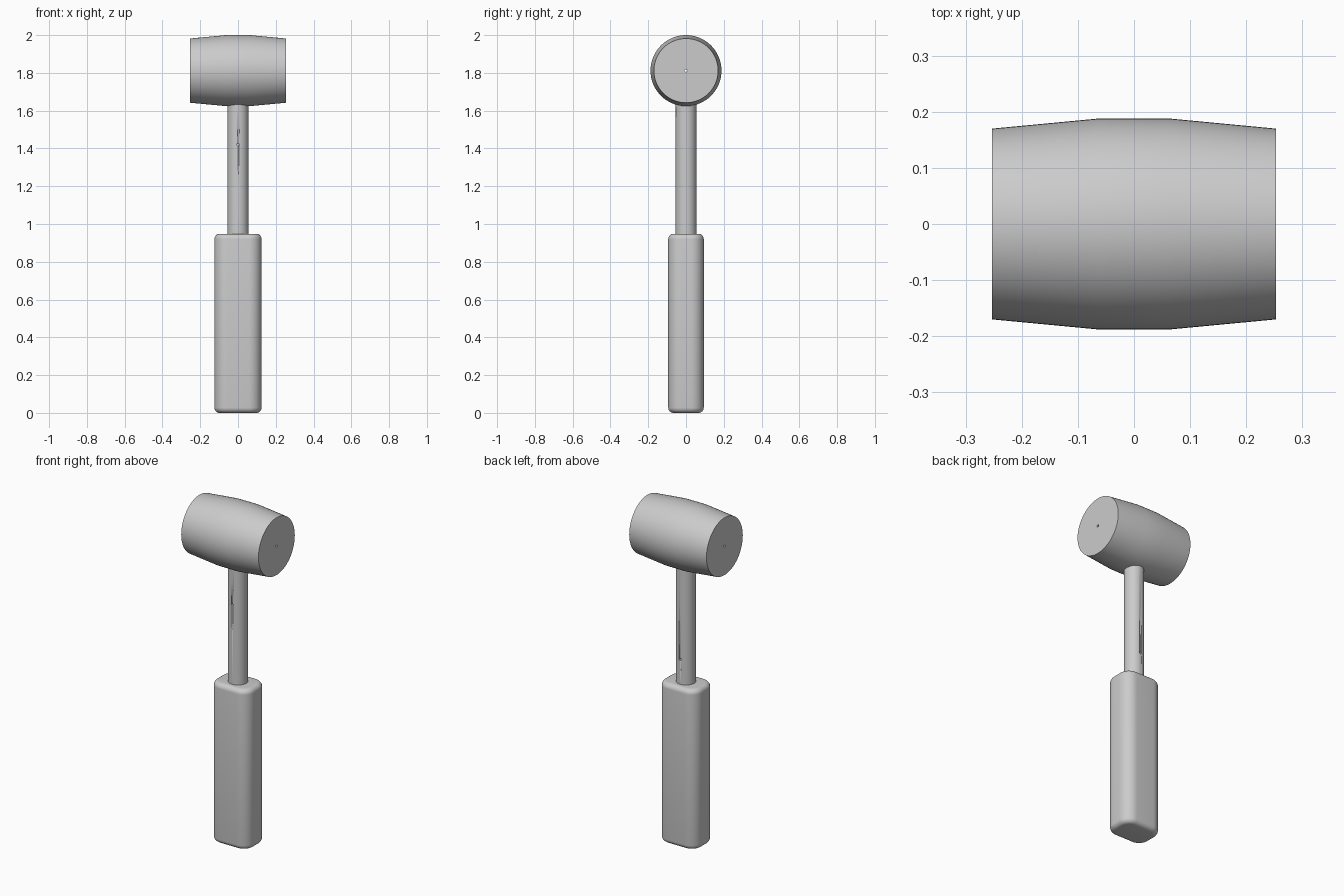
import bpy, bmesh, math
from mathutils import Matrix

cube = bpy.data.objects.get("Cube")
if cube:
    bpy.data.objects.remove(cube, do_unlink=True)

grey = bpy.data.materials.new("plain_grey")
grey.use_nodes = True
COLOUR = (0.6, 0.6, 0.6, 1)
grey.diffuse_color = COLOUR
grey.node_tree.nodes["Principled BSDF"].inputs["Base Color"].default_value = COLOUR


def finish(bm, name, angle=30):
    """Turn a bmesh into a smooth, grey object."""
    bmesh.ops.recalc_face_normals(bm, faces=bm.faces)
    mesh = bpy.data.meshes.new(name)
    bm.to_mesh(mesh)
    bm.free()
    mesh.materials.append(grey)
    obj = bpy.data.objects.new(name, mesh)
    bpy.context.collection.objects.link(obj)
    bpy.ops.object.select_all(action="DESELECT")
    obj.select_set(True)
    bpy.context.view_layer.objects.active = obj
    bpy.ops.object.shade_smooth_by_angle(angle=math.radians(angle))
    return obj


def loft(bm, rings, closed=False):
    """Skin a list of point rings; cap the ends, or join last to first."""
    loops = [[bm.verts.new(p) for p in ring] for ring in rings]
    n = len(loops[0])
    pairs = list(zip(loops, loops[1:]))
    if closed:
        pairs.append((loops[-1], loops[0]))
    else:
        bm.faces.new(loops[0])
        bm.faces.new(loops[-1])
    for a, b in pairs:
        for i in range(n):
            j = (i + 1) % n
            bm.faces.new((a[i], a[j], b[j], b[i]))


def circle(r, n=64):
    return [(r * math.cos(math.tau * i / n), r * math.sin(math.tau * i / n))
            for i in range(n)]


def rounded_rect(hx, hy, r, steps=10):
    points = []
    for k, (sx, sy) in enumerate(((1, 1), (-1, 1), (-1, -1), (1, -1))):
        for i in range(steps + 1):
            a = (k + i / steps) * math.pi / 2
            points.append((sx * (hx - r) + r * math.cos(a),
                           sy * (hy - r) + r * math.sin(a)))
    return points


# Barrel-shaped head with a fine bore along its axis
HEAD_Z, BORE = 1.812, 0.007
profile = [(-0.253, BORE), (-0.253, 0.17), (-0.063, 0.188),
           (0.063, 0.188), (0.253, 0.17), (0.253, BORE)]
bm = bmesh.new()
loft(bm, [[(x, y, HEAD_Z + z) for y, z in circle(r)] for x, r in profile], closed=True)
finish(bm, "mallet_head")

# Round shaft, with a small pin hole front and back
bm = bmesh.new()
loft(bm, [[(x, y, z) for x, y in circle(0.055)] for z in (0.9, 1.68)])
shaft = finish(bm, "shaft")
bm = bmesh.new()
for y, z in ((-0.055, 1.42), (0.055, 1.095)):
    bmesh.ops.create_cone(bm, cap_ends=True, segments=16, radius1=BORE, radius2=BORE,
                          depth=0.06, matrix=Matrix.Translation((0, y, z))
                          @ Matrix.Rotation(math.pi / 2, 4, "X"))
cutter = finish(bm, "pin_hole_cutter")
cutter.hide_render = True
cut = shaft.modifiers.new("pin_holes", "BOOLEAN")
cut.object = cutter
cut.solver = "EXACT"
bpy.context.view_layer.objects.active = shaft
bpy.ops.object.modifier_apply(modifier=cut.name)
bpy.data.objects.remove(cutter, do_unlink=True)

# Thick grip: rounded rectangle with softened top and bottom rims
HEIGHT, RIM, STEPS = 0.948, 0.028, 6
levels = []
for i in range(STEPS + 1):
    a = math.pi / 2 * i / STEPS
    levels.append((RIM * (1 - math.sin(a)), RIM * (1 - math.cos(a))))
levels += [(HEIGHT - z, inset) for z, inset in reversed(levels)]
levels.sort()
bm = bmesh.new()
loft(bm, [[(x, y, z) for x, y in rounded_rect(0.125 - d, 0.094 - d, 0.068 - d)]
          for z, d in levels])
finish(bm, "grip")
